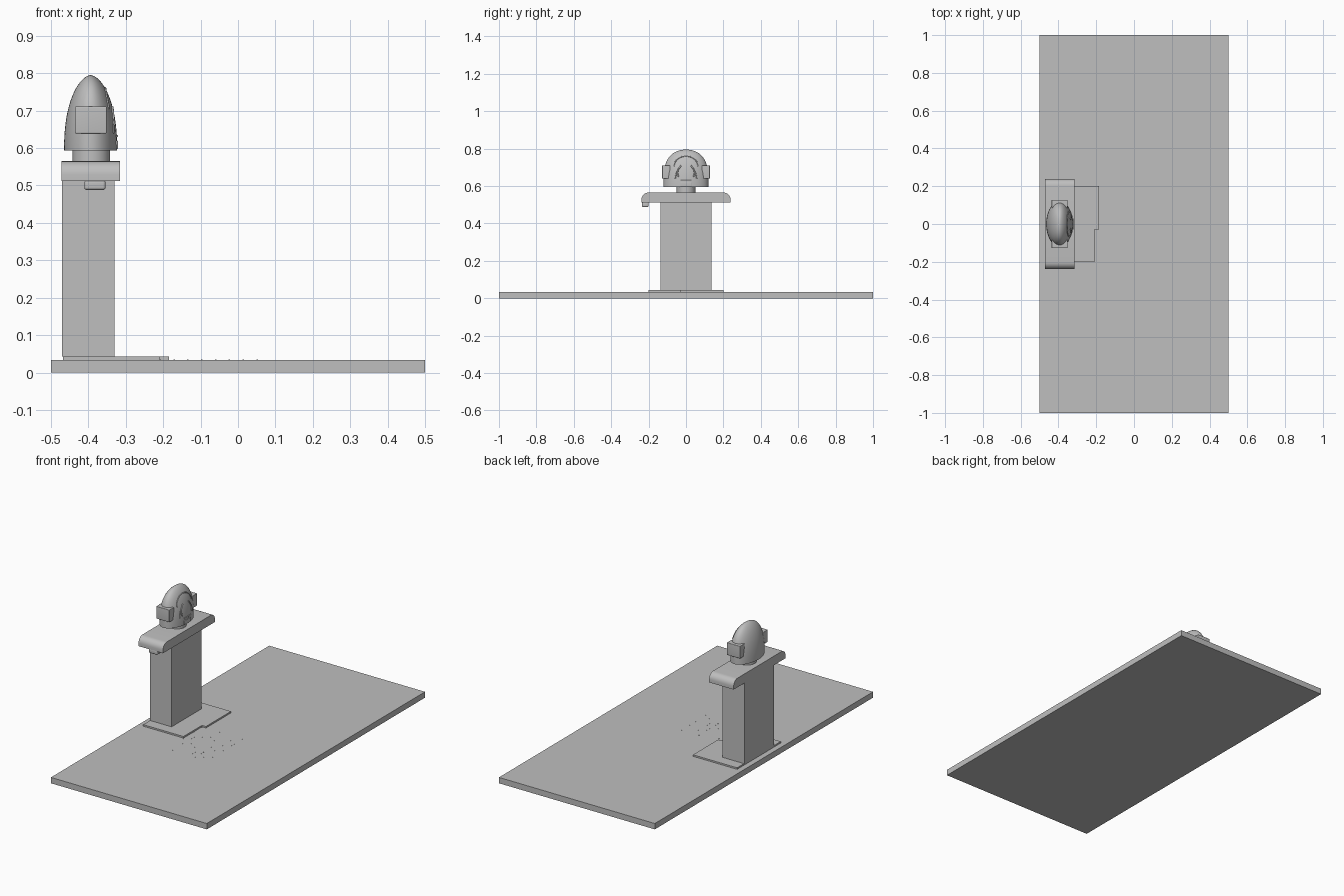
import bpy, bmesh, math
from mathutils import Vector

cube = bpy.data.objects.get("Cube")
if cube:
    bpy.data.objects.remove(cube, do_unlink=True)

grey = bpy.data.materials.new("stone_grey")
colour = (0.52, 0.52, 0.52, 1)
grey.diffuse_color = colour
grey.use_nodes = True
grey.node_tree.nodes["Principled BSDF"].inputs["Base Color"].default_value = colour


def finish(name, bm, smooth=False):
    bmesh.ops.recalc_face_normals(bm, faces=bm.faces)
    mesh = bpy.data.meshes.new(name)
    bm.to_mesh(mesh)
    bm.free()
    mesh.materials.append(grey)
    ob = bpy.data.objects.new(name, mesh)
    bpy.context.collection.objects.link(ob)
    if smooth:
        bpy.ops.object.select_all(action='DESELECT')
        ob.select_set(True)
        bpy.context.view_layer.objects.active = ob
        bpy.ops.object.shade_smooth_by_angle(angle=math.radians(35))
    return ob


def add_box(bm, lo, hi):
    verts = bmesh.ops.create_cube(bm, size=1)["verts"]
    lo, hi = Vector(lo), Vector(hi)
    for v in verts:
        v.co = (lo + hi) / 2 + v.co * (hi - lo)
    return verts


def box(name, lo, hi, bevel=0, pick=None):
    bm = bmesh.new()
    add_box(bm, lo, hi)
    if bevel:
        edges = [e for e in bm.edges if pick is None or pick(e)]
        bmesh.ops.bevel(bm, geom=edges, offset=bevel, segments=6,
                        profile=0.5, affect='EDGES')
    return finish(name, bm, bevel > 0)


def prism(name, outline, z0, z1):
    bm = bmesh.new()
    face = bm.faces.new([bm.verts.new((x, y, z0)) for x, y in outline])
    top = bmesh.ops.extrude_face_region(bm, geom=[face])["geom"]
    for v in top:
        if isinstance(v, bmesh.types.BMVert):
            v.co.z = z1
    return finish(name, bm)


# Floor, stepped plinth and pillar
box("floor_slab", (-0.5, -1, 0), (0.5, 1, 0.034))
prism("plinth", [(-0.468, -0.2), (-0.21, -0.2), (-0.21, -0.03), (-0.185, -0.03),
                 (-0.185, 0.2), (-0.468, 0.2)], 0.034, 0.043)
box("pillar", (-0.47, -0.137, 0.043), (-0.33, 0.137, 0.513))


# Shoulder bar with rounded upper ends, and a fist under one end
def upper_end(e):
    a, b = (v.co for v in e.verts)
    return abs(a.y - b.y) < 1e-5 and min(a.z, b.z) > 0.55


box("shoulder_bar", (-0.472, -0.238, 0.512), (-0.315, 0.238, 0.565), 0.036, upper_end)
box("fist", (-0.411, -0.235, 0.488), (-0.354, -0.2, 0.514), 0.007)

# Neck
bm = bmesh.new()
bmesh.ops.create_cone(bm, cap_ends=True, segments=40, radius1=0.05, radius2=0.05, depth=0.034)
bmesh.ops.translate(bm, verts=bm.verts, vec=(-0.392, 0, 0.579))
finish("neck", bm, True)

# Egg-like head: wide from the side, narrow from the front
CX, BASE, TOP = -0.394, 0.594, 0.795


def radii(z):
    t = min(max((z - BASE) / (TOP - BASE), 0), 1)
    return 0.071 * (1 - t ** 2.3) ** 0.58, 0.12 * (1 - t ** 3.6) ** 0.48


def surface_x(y, z):
    rx, ry = radii(z)
    return CX + rx * math.sqrt(max(0, 1 - (y / ry) ** 2))


bm = bmesh.new()
SEG, RINGS = 56, 28
rings = []
for i in range(RINGS):
    z = BASE + (TOP - BASE) * math.sin(i / RINGS * math.pi / 2)
    rx, ry = radii(z)
    rings.append([bm.verts.new((CX + rx * math.cos(a), ry * math.sin(a), z))
                  for a in (2 * math.pi * k / SEG for k in range(SEG))])
for low, high in zip(rings, rings[1:]):
    for k in range(SEG):
        n = (k + 1) % SEG
        bm.faces.new((low[k], low[n], high[n], high[k]))
tip = bm.verts.new((CX, 0, TOP))
for k in range(SEG):
    bm.faces.new((rings[-1][k], rings[-1][(k + 1) % SEG], tip))
bm.faces.new(rings[0])
finish("head", bm, True)

# Square ear covers
for side, label in ((1, "left"), (-1, "right")):
    ys = sorted((side * 0.085, side * 0.128))
    box(label + "_ear", (-0.436, ys[0], 0.639), (-0.351, ys[1], 0.711), 0.003)


# Raised facial lines that follow the head
def ridge(name, points, radius):
    curve = bpy.data.curves.new(name, 'CURVE')
    curve.dimensions = '3D'
    curve.bevel_depth = radius
    curve.bevel_resolution = 2
    curve.use_fill_caps = True
    line = curve.splines.new('POLY')
    line.points.add(len(points) - 1)
    for p, (y, z) in zip(line.points, points):
        p.co = (surface_x(y, z), y, z, 1)
    curve.materials.append(grey)
    ob = bpy.data.objects.new(name, curve)
    bpy.context.collection.objects.link(ob)


arch = [(0.064 * math.cos(a), 0.705 + 0.055 * math.sin(a))
        for a in (math.pi * k / 20 for k in range(21))]
ridge("brow_arch", arch, 0.003)
for side, label in ((1, "left"), (-1, "right")):
    ridge(label + "_eye", [(side * (0.025 + 0.012 * math.sin(math.pi * k / 10) + 0.0015 * k),
                            0.71 - 0.006 * k) for k in range(11)], 0.004)
    ridge(label + "_cheek", [(side * (0.05 + 0.001 * k), 0.68 - 0.005 * k)
                             for k in range(9)], 0.003)
ridge("mouth", [(0.006 * k, 0.632) for k in range(-5, 6)], 0.003)
box("chin", (-0.35, -0.03, 0.597), (-0.321, 0.03, 0.62), 0.003)

# Rows of tiny flush studs set in the floor
bm = bmesh.new()
for i in range(8):
    for j in range(14):
        if (i * 3 + j * 5) % 4:
            x, y = -0.21 + 0.037 * i, -0.36 + 0.025 * j
            add_box(bm, (x, y, 0.033), (x + 0.004, y + 0.004, 0.0345))
finish("floor_studs", bm)
